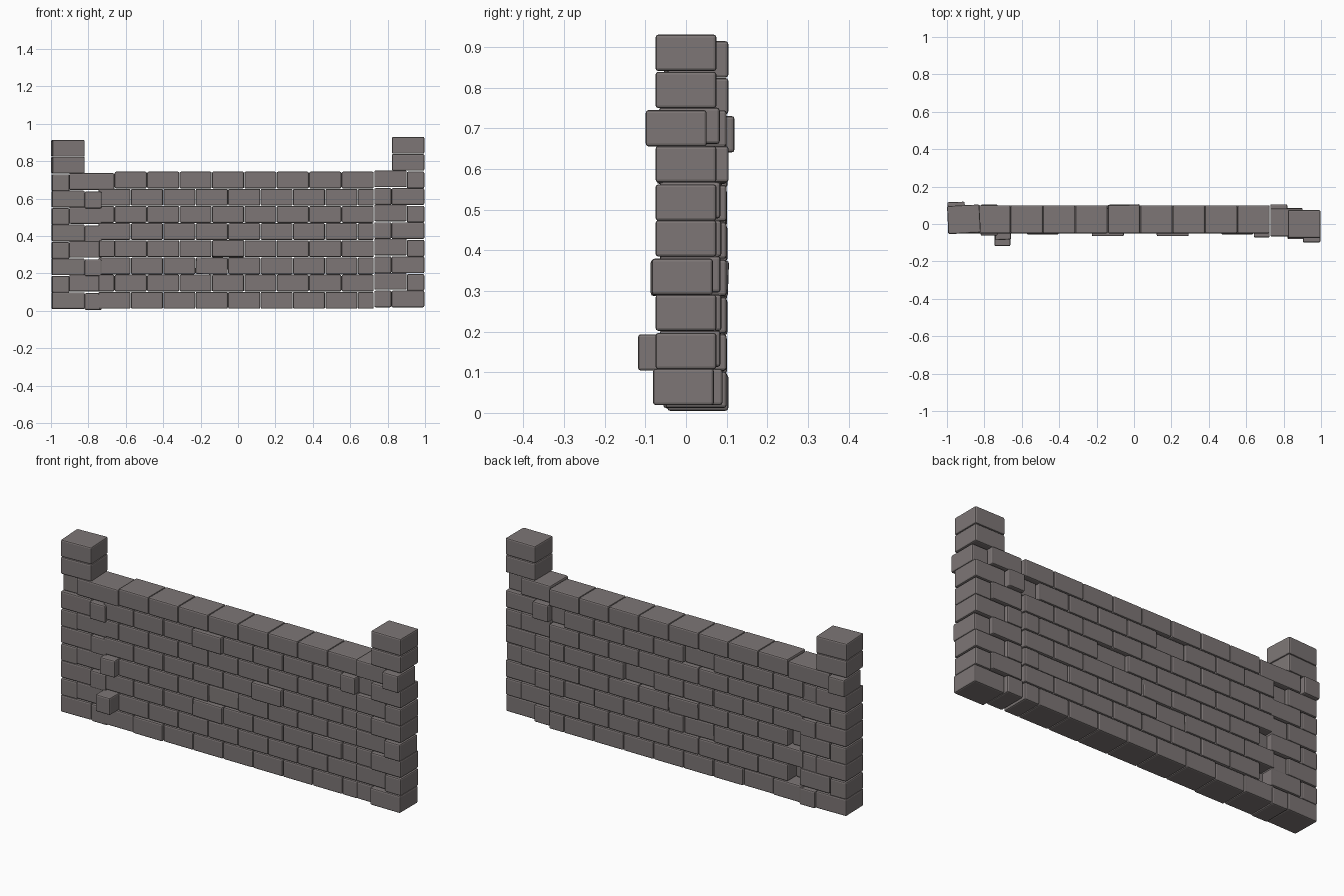
import bpy, bmesh
from math import radians
from mathutils import Matrix, Euler

if "Cube" in bpy.data.objects:
    bpy.data.objects.remove(bpy.data.objects["Cube"])

D, H, P = 0.15, 0.0895, 0.0918      # brick depth, height, course pitch
FULL, HALF = 0.1733, 0.0866

stone = bpy.data.materials.new("dark_stone")
stone.diffuse_color = (0.205, 0.182, 0.18, 1)
stone.use_nodes = True
stone.node_tree.nodes["Principled BSDF"].inputs["Base Color"].default_value = stone.diffuse_color


def brick(bm, x0, x1, yc, z0, rot=(0, 0, 0)):
    """One block spanning x0..x1, centred on yc, sitting on z0."""
    m = (Matrix.Translation(((x0 + x1) / 2, yc, z0 + H / 2))
         @ Euler([radians(a) for a in rot]).to_matrix().to_4x4()
         @ Matrix.Diagonal((x1 - x0 - 0.002, D, H, 1)))
    bmesh.ops.create_cube(bm, size=1, matrix=m)


def finish(bm, name):
    me = bpy.data.meshes.new(name)
    bm.to_mesh(me)
    bm.free()
    me.materials.append(stone)
    ob = bpy.data.objects.new(name, me)
    bpy.context.collection.objects.link(ob)
    bev = ob.modifiers.new("worn_edges", 'BEVEL')
    bev.width = 0.007
    bev.segments = 2
    bev.limit_method = 'ANGLE'
    return ob


# Main wall: running bond, a few bricks pushed in or out: (course, index) -> (dy, rotation)
odd = {
    (0, 1): (-0.006, (0, 0, 0)),
    (2, 3): (-0.008, (0, 1, 0)),
    (6, 3): (-0.015, (0, 0, 0)),
    (4, 5): (-0.015, (0, 0, 0)),
    (2, 7): (-0.006, (0, 0, 0)),
    (6, 8): (-0.022, (0, 0, 0)),
    (3, 3): (0.003, (-2, 0, 1)),
    (1, -1): (-0.068, (0, 0, 0)),
    (3, -1): (-0.035, (0, 0, 3)),
}
bm = bmesh.new()
X0, X1, YW = -0.66, 0.7265, 0.025
for r in range(8):
    z = 0.012 + r * P
    if r % 2 == 0:
        spans = [(i, X0 - HALF + i * FULL, min(X0 + HALF + i * FULL, X1)) for i in range(9)]
    else:
        spans = [(i, X0 + i * FULL, X0 + (i + 1) * FULL) for i in range(8)]
        if r < 7:
            spans.append((-1, X0 - HALF, X0))
    for i, a, b in spans:
        dy, rot = odd.get((r, i), (0, (0, 0, 0)))
        brick(bm, a, b, YW + dy, z, rot)
finish(bm, "wall_bricks")


def pier(name, side, yc, base, pitch, shifts, twist):
    """Toothed end pier, ten courses; full and half blocks alternate."""
    bm = bmesh.new()

    def put(a, b, y, z, rot=(0, 0, 0)):
        a, b = sorted((a * side, b * side))
        brick(bm, a, b, y, z, rot)

    for r in range(10):
        z = base + r * pitch
        outer = shifts.get((r, 'outer'), 0)
        inner = shifts.get((r, 'inner'), 0)
        if r >= 8:
            put(0.822, 0.997, yc, z, (0, 0, twist))
        elif r % 2 == 0:
            put(0.82, 0.997, yc + outer, z, (0, 0, twist * 0.4))
            put(0.728, 0.821, yc + inner, z - (0.005 if side < 0 else 0))
        else:
            put(0.902, 0.997, yc + outer, z - 0.003, (0, 0, twist * 0.6))
            # tail block of the top left course runs up to the wall
            a = 0.66 if (side < 0 and r == 7) else 0.728
            put(a, 0.903, yc + inner, z + 0.003)
    finish(bm, name)


# End piers
pier("left_pier", -1, 0.025, 0.010, 0.0905,
     {(0, 'inner'): 0.004, (6, 'inner'): -0.012, (7, 'outer'): 0.018,
      (2, 'inner'): -0.005}, 3)
pier("right_pier", 1, 0.0, 0.019, 0.0913,
     {(0, 'outer'): -0.006, (3, 'outer'): -0.009, (7, 'outer'): -0.024,
      (6, 'inner'): 0.03, (0, 'inner'): 0.015, (2, 'inner'): 0.012,
      (4, 'inner'): 0.012, (1, 'inner'): 0.01, (3, 'inner'): 0.01,
      (5, 'inner'): 0.01, (7, 'inner'): 0.008}, 0)
